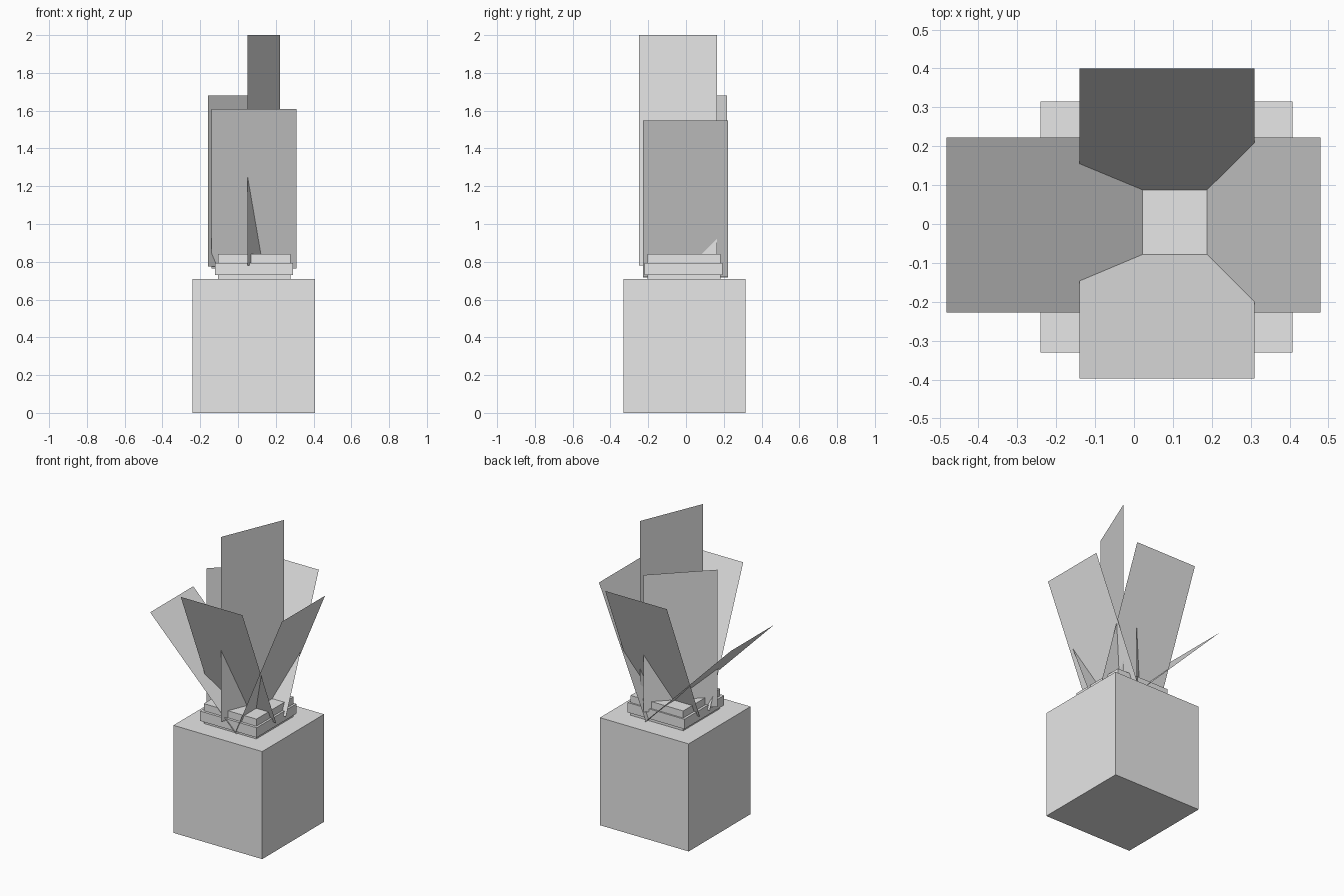
import bpy
from mathutils import Vector

if "Cube" in bpy.data.objects:
    bpy.data.objects.remove(bpy.data.objects["Cube"])

grey = bpy.data.materials.new("plain_grey")
grey.diffuse_color = (0.8, 0.8, 0.8, 1)
grey.use_nodes = True
grey.node_tree.nodes["Principled BSDF"].inputs["Base Color"].default_value = grey.diffuse_color


def add_mesh(name, verts, faces):
    mesh = bpy.data.meshes.new(name)
    mesh.from_pydata(verts, [], faces)
    mesh.materials.append(grey)
    obj = bpy.data.objects.new(name, mesh)
    bpy.context.collection.objects.link(obj)
    return obj


def box(name, lo, hi):
    bpy.ops.mesh.primitive_cube_add(size=1)
    obj = bpy.context.object
    obj.name = name
    for v in obj.data.vertices:
        v.co = [hi[i] if v.co[i] > 0 else lo[i] for i in range(3)]
    obj.data.materials.append(grey)


def leaf(name, a, b, rise):
    """Flat leaf card: bottom edge a-b, swept along the rise vector."""
    a, b, rise = Vector(a), Vector(b), Vector(rise)
    add_mesh(name, [a, b, b + rise, a + rise], [(0, 1, 2, 3)])


# Large square base
box("base_block", (-0.24, -0.33, 0), (0.408, 0.315, 0.71))

# Planter: body with a wider rim band around it
box("planter_body", (-0.107, -0.204, 0.71), (0.277, 0.182, 0.841))
box("planter_rim", (-0.123, -0.221, 0.729), (0.291, 0.192, 0.794))

# Four leaves leaning outwards
leaf("front_leaf", (-0.14, -0.047, 0.765), (0.31, -0.047, 0.765), (0, -0.35, 0.845))
leaf("back_leaf", (0.31, 0.057, 0.765), (-0.14, 0.057, 0.765), (0, 0.343, 0.84))
leaf("right_leaf", (0.138, -0.228, 0.72), (0.138, 0.222, 0.72), (0.342, 0, 0.827))
leaf("left_leaf", (0.145, 0.222, 0.716), (0.145, -0.228, 0.716), (-0.627, 0, 0.636))

# Two upright leaves standing at different angles
leaf("tall_upright_leaf", (0.05, -0.25, 0.78), (0.222, 0.165, 0.78), (0, 0, 1.22))
leaf("short_upright_leaf", (-0.16, -0.10, 0.775), (0.16, 0.216, 0.775), (0, 0, 0.905))
